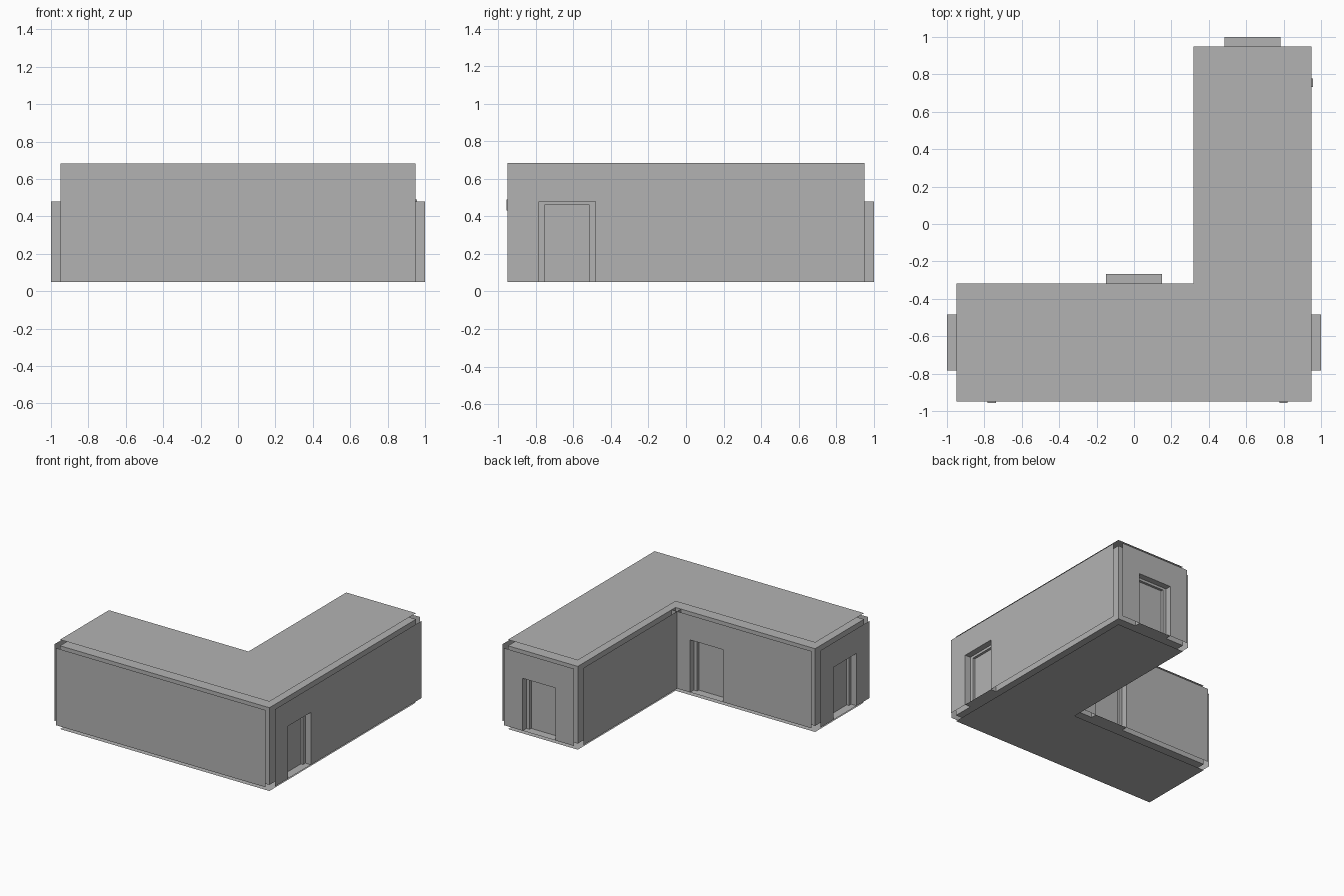
import bpy
import bmesh
from mathutils import Vector

if "Cube" in bpy.data.objects:
    bpy.data.objects.remove(bpy.data.objects["Cube"], do_unlink=True)

# One plain colour
grey = bpy.data.materials.new("plain_grey")
grey.use_nodes = True
grey.diffuse_color = (0.45, 0.45, 0.45, 1)
grey.node_tree.nodes["Principled BSDF"].inputs["Base Color"].default_value = (0.45, 0.45, 0.45, 1)

E, C = 0.95, 0.317              # outer half size, inner corner of the L
GAP = 0.05                      # wall thickness
LOW, HIGH = 0.05, 0.683         # inside floor and ceiling
DOOR_AT = 0.317                 # door centre along its wall
OUTLINE = [(-E, -E), (E, -E), (E, E), (C, E), (C, -C), (-E, -C)]
DOOR_WALLS = {1: "right", 2: "back", 4: "inner", 5: "left"}


def make(name, polygons):
    """Object from a list of point loops."""
    bm = bmesh.new()
    for loop in polygons:
        bm.faces.new([bm.verts.new(p) for p in loop])
    bmesh.ops.remove_doubles(bm, verts=bm.verts, dist=0.0001)
    mesh = bpy.data.meshes.new(name)
    bm.to_mesh(mesh)
    bm.free()
    mesh.materials.append(grey)
    obj = bpy.data.objects.new(name, mesh)
    bpy.context.collection.objects.link(obj)
    return obj


def frame_of(i):
    """Start, direction, outward normal and length of wall i."""
    a = Vector((*OUTLINE[i], 0))
    b = Vector((*OUTLINE[(i + 1) % len(OUTLINE)], 0))
    d = (b - a).normalized()
    return a, d, Vector((d.y, -d.x, 0)), (b - a).length


def panel(i, t0, t1, z0, z1, depth):
    """Upright rectangle on wall i, moved outward by depth."""
    a, d, n, _ = frame_of(i)
    return [a + d * t + n * depth + Vector((0, 0, z))
            for t, z in ((t0, z0), (t1, z0), (t1, z1), (t0, z1))]


def holed(i, depth, half, top):
    """Wall sheet with a doorway in it."""
    length = frame_of(i)[3]
    t0, t1 = DOOR_AT - half, DOOR_AT + half
    return [panel(i, 0, t0, LOW, HIGH, depth),
            panel(i, t1, length, LOW, HIGH, depth),
            panel(i, t0, t1, top, HIGH, depth)]


def reveal(i, half, top, outer, inner):
    """Sides, head and sill that join two depths of a doorway."""
    o = panel(i, DOOR_AT - half, DOOR_AT + half, LOW, top, outer)
    n = panel(i, DOOR_AT - half, DOOR_AT + half, LOW, top, inner)
    return [[o[k], n[k], n[(k + 1) % 4], o[(k + 1) % 4]] for k in range(4)]


# Floor and ceiling: inside sheets and outside sheets
for name, z, up in (("floor_underside", 0, False), ("floor", LOW, False),
                    ("ceiling", HIGH, True), ("roof", HIGH + GAP, True)):
    pts = [(x, y, z) for x, y in OUTLINE]
    make(name, [pts if up else pts[::-1]])

# Walls: an inside and an outside sheet each, with doors where needed
for i in range(len(OUTLINE)):
    if i not in DOOR_WALLS:
        length = frame_of(i)[3]
        make(f"inside_wall_{i}", [panel(i, 0, length, LOW, HIGH, 0)])
        make(f"outside_wall_{i}", [panel(i, 0, length, LOW, HIGH, GAP)])
        continue
    side = DOOR_WALLS[i]
    make(f"{side}_inside_wall", holed(i, 0, 0.12, 0.46))
    make(f"{side}_outside_wall", holed(i, GAP, 0.15, 0.48))
    make(f"{side}_door_frame", reveal(i, 0.15, 0.48, GAP, 0)
         + reveal(i, 0.12, 0.46, 0, -0.02))
    make(f"{side}_door", [panel(i, DOOR_AT - 0.12, DOOR_AT + 0.12, LOW, 0.46, -0.02)])

# Small plates fixed to the inside walls
for i, t in ((0, 0.19), (0, 1.75), (1, 1.705)):
    face = panel(i, t - 0.022, t + 0.022, 0.43, 0.49, 0.006)
    back = panel(i, t - 0.022, t + 0.022, 0.43, 0.49, 0)
    rim = [[face[k], back[k], back[(k + 1) % 4], face[(k + 1) % 4]] for k in range(4)]
    make("wall_plate", [face] + rim)
